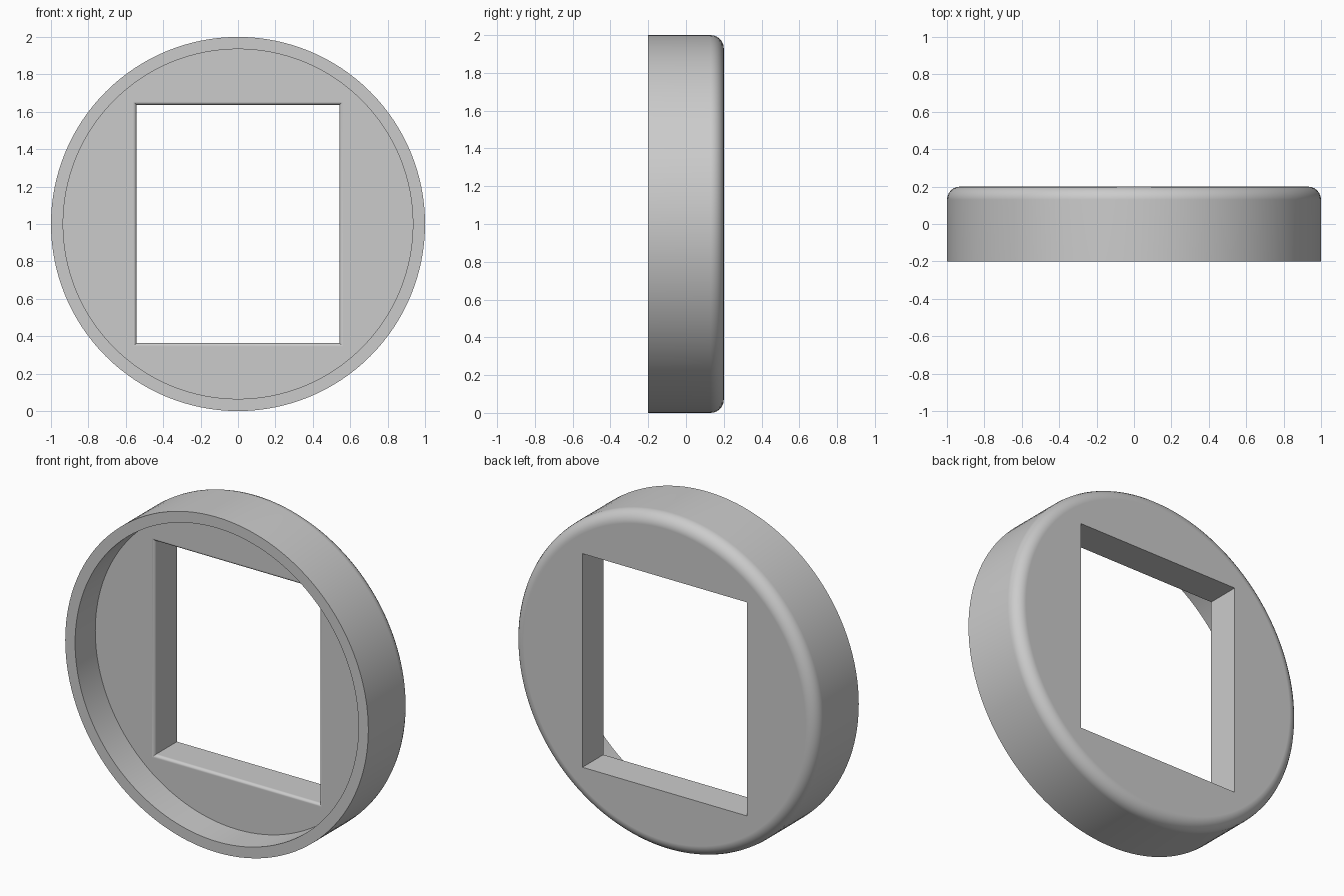
import bpy, bmesh
from math import sin, cos, pi, radians

cube = bpy.data.objects.get("Cube")
if cube:
    bpy.data.objects.remove(cube)

RADIUS, INNER, HALF = 1.0, 0.935, 0.2   # outer radius, recess radius, half depth
FLOOR = -0.01                           # recess floor position along y
ROUND = 0.07                            # rear edge rounding
HOLE_X, HOLE_Z, LIP = 0.543, 0.637, 0.018
SEGMENTS, STEPS = 128, 6


def make_object(name, bm):
    bmesh.ops.recalc_face_normals(bm, faces=bm.faces)
    mesh = bpy.data.meshes.new(name)
    bm.to_mesh(mesh)
    bm.free()
    obj = bpy.data.objects.new(name, mesh)
    bpy.context.collection.objects.link(obj)
    return obj


def loft(name, rings):
    """Skin a list of closed rings and cap both ends."""
    bm = bmesh.new()
    loops = [[bm.verts.new(p) for p in ring] for ring in rings]
    for a, b in zip(loops, loops[1:]):
        for i in range(len(a)):
            j = (i + 1) % len(a)
            bm.faces.new((a[i], a[j], b[j], b[i]))
    bm.faces.new(loops[0])
    bm.faces.new(loops[-1])
    return make_object(name, bm)


def circle(r, y):
    turns = [2 * pi * i / SEGMENTS for i in range(SEGMENTS)]
    return [(r * cos(t), y, 1 + r * sin(t)) for t in turns]


def rectangle(grow, y):
    x, z = HOLE_X + grow, HOLE_Z + grow
    return [(-x, y, 1 - z), (x, y, 1 - z), (x, y, 1 + z), (-x, y, 1 + z)]


quarter = [pi / 2 * i / STEPS for i in range(STEPS + 1)]

# Round cap: recess floor, recess wall, front rim, outer wall, rounded rear edge
profile = [(INNER, FLOOR), (INNER, -HALF), (RADIUS, -HALF)]
profile += [(RADIUS - ROUND * (1 - cos(t)), HALF - ROUND * (1 - sin(t))) for t in quarter]
ring = loft("round_cap", [circle(r, y) for r, y in profile])

# Window cutter, flared at the recess floor to round the lip
sections = [(LIP, -0.1)]
sections += [(LIP * (1 - sin(t)), FLOOR + LIP * (1 - cos(t))) for t in quarter]
sections.append((0, 0.3))
cutter = loft("window_cutter", [rectangle(g, y) for g, y in sections])
cutter.hide_render = True

cut = ring.modifiers.new("window", "BOOLEAN")
cut.operation, cut.solver, cut.object = "DIFFERENCE", "EXACT", cutter
bpy.ops.object.select_all(action="DESELECT")
bpy.context.view_layer.objects.active = ring
ring.select_set(True)
bpy.ops.object.modifier_apply(modifier=cut.name)
bpy.data.objects.remove(cutter)

# Smooth curves, crisp corners, flat faces
bpy.ops.object.shade_smooth_by_angle(angle=radians(30))
weighted = ring.modifiers.new("flat_normals", "WEIGHTED_NORMAL")
weighted.keep_sharp = True

# Plain grey material
grey = bpy.data.materials.new("grey")
grey.use_nodes = True
colour = (0.6, 0.6, 0.6, 1)
grey.diffuse_color = colour
grey.node_tree.nodes["Principled BSDF"].inputs["Base Color"].default_value = colour
ring.data.materials.clear()
ring.data.materials.append(grey)
